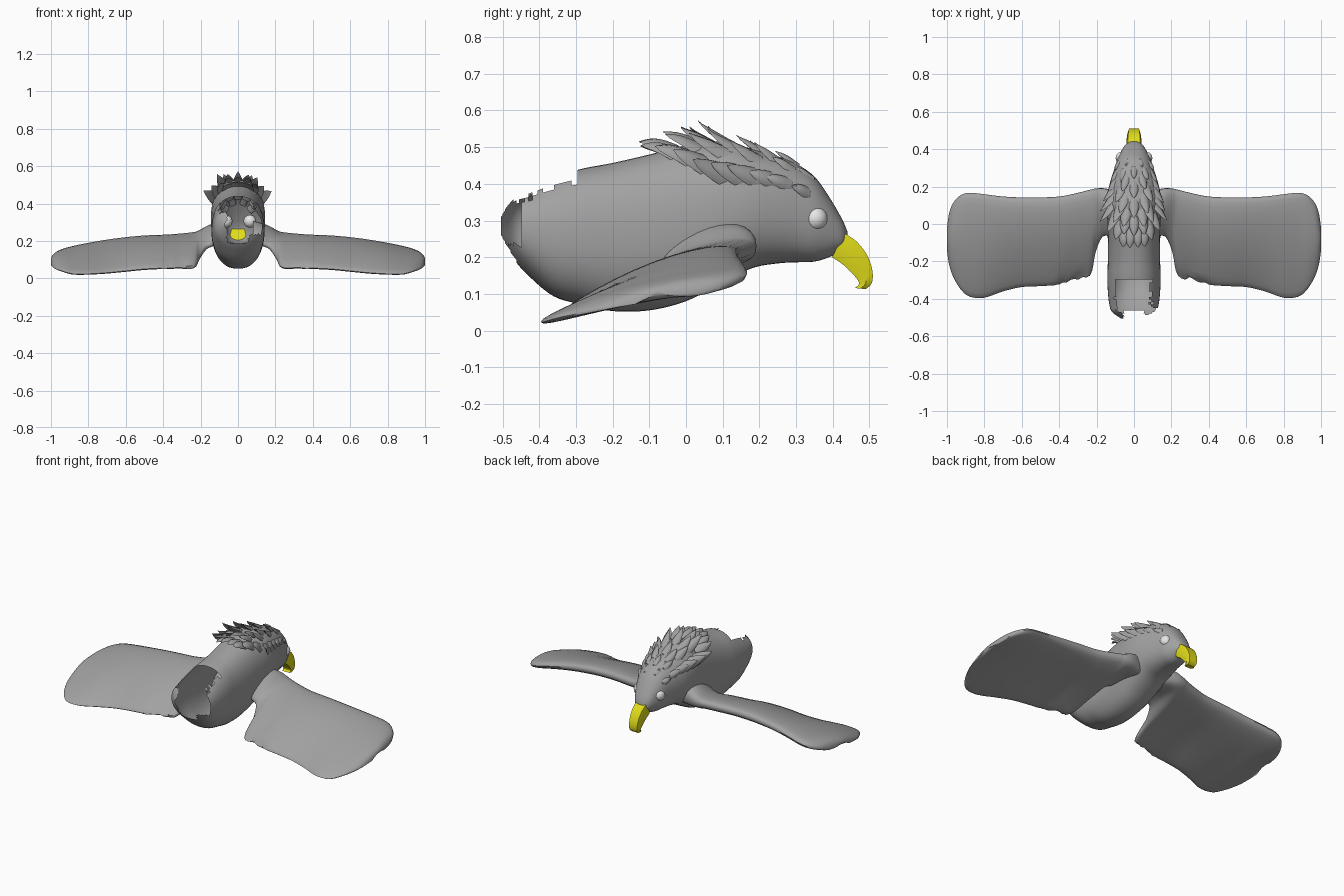
import bpy, bmesh, math, random
from mathutils import Vector

if "Cube" in bpy.data.objects:
    bpy.data.objects.remove(bpy.data.objects["Cube"])

random.seed(4)


def material(name, rgb):
    m = bpy.data.materials.new(name)
    m.diffuse_color = (*rgb, 1)
    m.use_nodes = True
    m.node_tree.nodes["Principled BSDF"].inputs["Base Color"].default_value = m.diffuse_color
    return m


GREY = material("plumage grey", (0.36, 0.36, 0.36))
YELLOW = material("beak yellow", (0.74, 0.71, 0.01))
WHITE = material("eye white", (0.8, 0.8, 0.8))


def refine(rows, n):
    """Catmull-Rom interpolation through rows of numbers."""
    out = []
    for i in range(len(rows) - 1):
        a, b, c, d = (rows[max(0, min(len(rows) - 1, i + k))] for k in (-1, 0, 1, 2))
        for s in range(n):
            t = s / n
            out.append([q + 0.5 * t * (r - p + t * (2*p - 5*q + 4*r - u + t * (3*(q - r) + u - p)))
                        for p, q, r, u in zip(a, b, c, d)])
    return out + [list(rows[-1])]


def add_loft(bm, rings, cap=True):
    vs = [[bm.verts.new(p) for p in ring] for ring in rings]
    n = len(rings[0])
    for r0, r1 in zip(vs, vs[1:]):
        for i in range(n):
            bm.faces.new((r0[i], r0[(i + 1) % n], r1[(i + 1) % n], r1[i]))
    if cap:
        bm.faces.new(vs[0])
        bm.faces.new(vs[-1])


def finish(name, bm, mat, angle=50):
    bmesh.ops.recalc_face_normals(bm, faces=bm.faces)
    me = bpy.data.meshes.new(name)
    bm.to_mesh(me)
    bm.free()
    me.materials.append(mat)
    ob = bpy.data.objects.new(name, me)
    bpy.context.collection.objects.link(ob)
    bpy.ops.object.select_all(action='DESELECT')
    ob.select_set(True)
    bpy.context.view_layer.objects.active = ob
    bpy.ops.object.shade_smooth_by_angle(angle=math.radians(angle))
    return ob


# Body and head profile: y, bottom, top, half width
BODY = refine([
    (-.505, .25, .32, .07), (-.47, .195, .37, .118), (-.43, .15, .39, .132),
    (-.36, .093, .42, .14), (-.28, .07, .442, .142), (-.2, .053, .457, .14),
    (-.1, .055, .48, .14), (0, .08, .505, .142), (.1, .13, .515, .145),
    (.18, .17, .495, .138), (.25, .183, .475, .12), (.3, .186, .455, .104),
    (.35, .188, .42, .088), (.39, .2, .365, .068), (.425, .218, .305, .045),
    (.44, .235, .27, .02)], 5)


def body_point(row, a):
    y, zb, zt, w = row
    c, s = math.cos(a), math.sin(a)
    p = 0.88
    return Vector((w * math.copysign(abs(c) ** p, c), y,
                   (zb + zt) / 2 + (zt - zb) / 2 * math.copysign(abs(s) ** p, s)))


# Hollow shell, torn open at the rear with a ragged rim
bm = bmesh.new()
add_loft(bm, [[body_point(r, math.tau * i / 44) for i in range(44)] for r in BODY], False)
bm.faces.new([v for v in bm.verts if v.co.y > .4399])
torn = []
for f in bm.faces:
    c = f.calc_center_median()
    above = c.y < -.295 and c.z > .345 + (c.y + .48) * .33 + random.uniform(-.008, .008)
    notch = c.y < -.465 and abs(c.x) < .055
    flank = c.x > .04 and c.y < -.445 and c.z > .235
    if above or notch or flank:
        torn.append(f)
bmesh.ops.delete(bm, geom=torn, context='FACES')
finish("body", bm, GREY)

# Wing stations: x, leading y, leading z, trailing y, trailing z, thickness
WING = refine([
    (.08, .17, .235, -.02, .215, .15), (.13, .185, .235, -.06, .19, .135),
    (.17, .192, .232, -.07, .165, .12), (.205, .19, .228, -.15, .11, .105),
    (.235, .183, .225, -.275, .06, .096), (.32, .162, .217, -.297, .057, .092),
    (.4, .147, .212, -.324, .055, .09), (.5, .142, .208, -.332, .05, .09),
    (.6, .142, .2, -.337, .04, .088), (.7, .147, .188, -.36, .03, .084),
    (.8, .159, .172, -.394, .024, .078), (.88, .167, .156, -.388, .024, .072),
    (.93, .152, .142, -.345, .036, .066), (.97, .108, .125, -.275, .05, .055),
    (.99, .05, .107, -.21, .062, .04), (1.0, -.02, .096, -.14, .072, .014)], 4)


def wing_ring(side, row):
    """Rounded nose and a thinner rounded trailing edge."""
    x, yl, zl, yt, zt, th = row
    ring = []
    for i in range(28):
        a = math.tau * i / 28
        u = (1 - math.cos(a)) / 2
        half = math.copysign(abs(math.sin(a)) ** .75, math.sin(a)) * th * .5 * (1.08 - .55 * u)
        camber = .018 * math.sin(math.pi * u)
        ring.append((side * x, yl + (yt - yl) * u, zl + (zt - zl) * u + camber + half))
    return ring


for side, name in ((1, "right_wing"), (-1, "left_wing")):
    bm = bmesh.new()
    add_loft(bm, [wing_ring(side, r) for r in WING])
    # Ragged inner part of the trailing edge
    for v in bm.verts:
        if .22 < abs(v.co.x) < .42 and v.co.y < -.26:
            v.co.y += random.uniform(-.006, .012)
    finish(name, bm, GREY)


# Neck feathers: curved tapering leaves lying back, tips curling outward
def add_feather(bm, y, tilt, length, width, lift):
    row = min(BODY, key=lambda r: abs(r[0] - y))
    base = body_point(row, math.pi / 2 - tilt)
    out = Vector((math.sin(tilt), 0, math.cos(tilt)))
    side = Vector((math.cos(tilt), 0, -math.sin(tilt)))
    rings = []
    for k in range(8):
        t = k / 7
        centre = base + Vector((0, -length * (t - .12 * t ** 3), 0)) + out * (lift * t ** 2 - .012 + .02 * math.sin(math.pi * t))
        w = width * (1 - t) ** .85 * (.85 + .6 * t) + .001
        h = .016 * (1 - t) + .001
        rings.append([centre + side * (w * math.cos(a)) + out * (h * math.sin(a) - .4 * w * math.cos(a) ** 2)
                      for a in (math.tau * i / 8 for i in range(8))])
    add_loft(bm, rings)


bm = bmesh.new()
for k in range(9):
    y = .355 - .045 * k
    grow = min(1, .55 + k * .12)
    spread = math.radians(58 if k < 6 else 58 - 13 * (k - 5))
    count = 5 if k % 2 else 4
    for j in range(count):
        f = 2 * j / (count - 1) - 1
        fade = 1 if k < 6 else 1 - .2 * (k - 5)
        add_feather(bm, y - .015 * abs(f), f * spread, (.115 + random.uniform(-.01, .01)) * grow,
                    (.036 + .008 * abs(f)) * grow, (.075 + random.uniform(-.012, .012)) * grow * fade)
finish("neck_feathers", bm, GREY)

# Hooked beak: top y, top z, bottom y, bottom z, half width
BEAK = refine([
    (.432, .265, .398, .20, .042), (.465, .243, .428, .18, .04),
    (.493, .207, .452, .157, .037), (.508, .165, .468, .138, .034),
    (.507, .13, .472, .126, .032), (.49, .113, .46, .116, .028)], 3)
bm = bmesh.new()
add_loft(bm, [[(-w * .8, ty, tz), (w * .8, ty, tz), (w, (ty + by) / 2, (tz + bz) / 2),
               (w * .8, by, bz), (-w * .8, by, bz), (-w, (ty + by) / 2, (tz + bz) / 2)]
              for ty, tz, by, bz, w in BEAK])
finish("beak", bm, YELLOW, 35)

# Eyes
for side, name in ((1, "right_eye"), (-1, "left_eye")):
    bm = bmesh.new()
    bmesh.ops.create_uvsphere(bm, u_segments=24, v_segments=16, radius=.034)
    bmesh.ops.translate(bm, verts=bm.verts, vec=(side * .064, .352, .305))
    finish(name, bm, WHITE)
